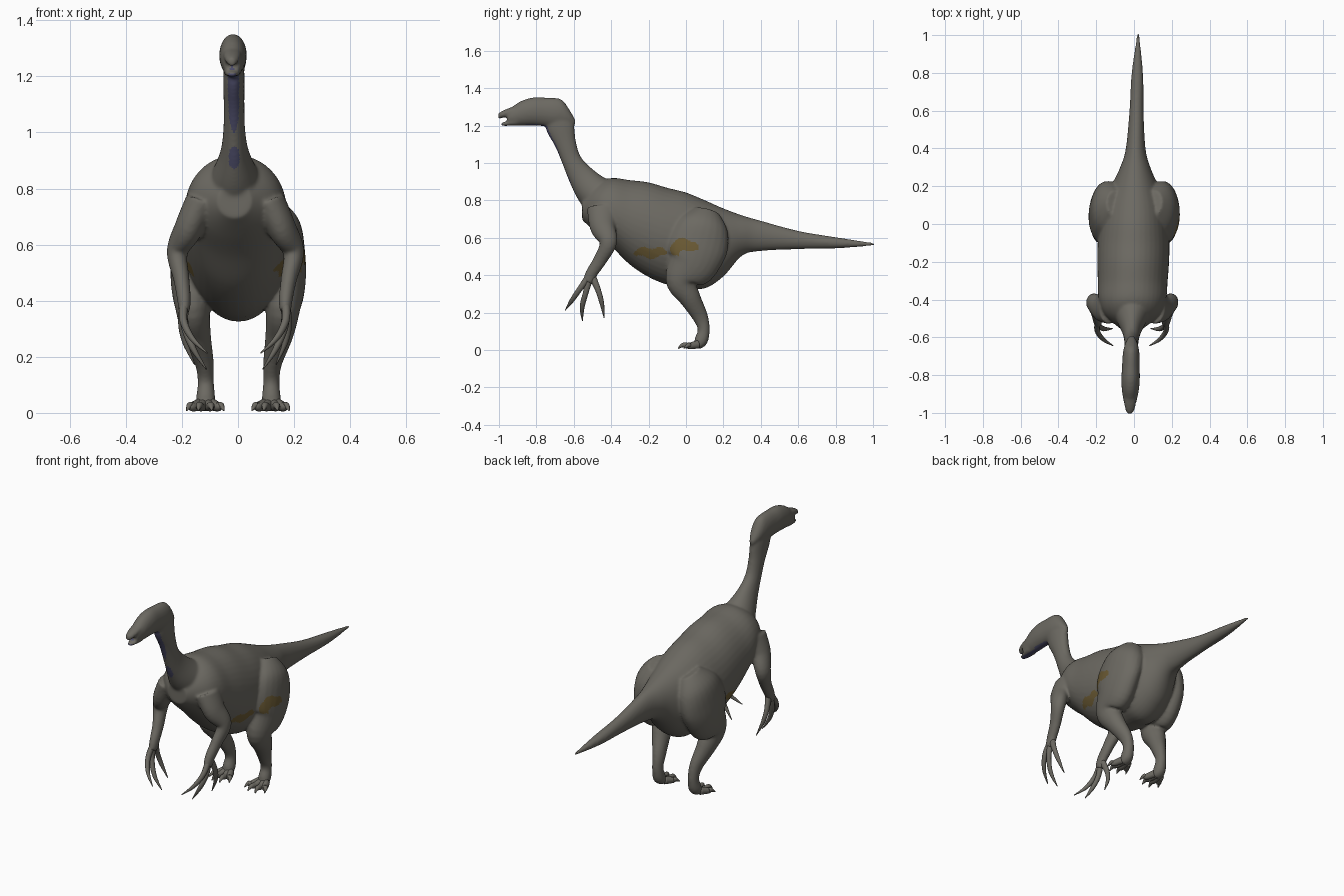
import bpy, bmesh, math
from mathutils import Vector

if "Cube" in bpy.data.objects:
    bpy.data.objects.remove(bpy.data.objects["Cube"])


def material(name, rgb):
    m = bpy.data.materials.new(name)
    m.diffuse_color = (*rgb, 1)
    m.use_nodes = True
    m.node_tree.nodes["Principled BSDF"].inputs["Base Color"].default_value = m.diffuse_color
    return m


GREY = material("warm grey hide", (0.15, 0.142, 0.122))
BLUE = material("dusky blue throat", (0.075, 0.075, 0.145))
OCHRE = material("ochre flank", (0.15, 0.105, 0.035))
SKEW = 0.022      # the whole animal leans slightly along its length


def spline(rings, steps):
    """Smooth interpolation of ring tuples."""
    pts = [rings[0]] + list(rings) + [rings[-1]]
    out = []
    for i in range(1, len(pts) - 2):
        for s in range(steps):
            t = s / steps
            out.append([0.5 * (2 * b + (c - a) * t + (2 * a - 5 * b + 4 * c - d) * t * t
                               + (3 * b - a - 3 * c + d) * t ** 3)
                        for a, b, c, d in zip(*pts[i - 1:i + 3])])
    out.append(list(rings[-1]))
    return out


def loft(bm, rings, flat=False, sides=24, steps=6, mirror=1):
    """Skin of ellipses; a ring is x, y, z, half width, half depth."""
    path = spline(rings, steps)
    loops = []
    for i, (x, y, z, a, b) in enumerate(path):
        p, q = path[max(i - 1, 0)], path[min(i + 1, len(path) - 1)]
        t = Vector((0, 1, 0)) if flat else (Vector(q[:3]) - Vector(p[:3])).normalized()
        side = Vector((1, 0, 0))
        side = (side - t * side.dot(t)).normalized()
        up = t.cross(side)
        loop = []
        for k in range(sides):
            w = 2 * math.pi * k / sides
            v = (Vector((x, y, z)) + side * max(a, .002) * math.cos(w)
                 + up * max(b, .002) * math.sin(w))
            loop.append(bm.verts.new((v.x * mirror + SKEW * v.y, v.y, max(v.z, 0))))
        loops.append(loop)
    for l, m in zip(loops, loops[1:]):
        for k in range(sides):
            bm.faces.new((l[k], l[(k + 1) % sides], m[(k + 1) % sides], m[k]))
    bm.faces.new(loops[0])
    bm.faces.new(loops[-1])


def make_object(name, bm):
    bmesh.ops.recalc_face_normals(bm, faces=bm.faces)
    me = bpy.data.meshes.new(name)
    bm.to_mesh(me)
    bm.free()
    ob = bpy.data.objects.new(name, me)
    bpy.context.collection.objects.link(ob)
    me.materials.append(GREY)
    me.polygons.foreach_set("use_smooth", [True] * len(me.polygons))
    return ob


body = bmesh.new()

# tail and trunk: y, centre height, half width, half height
trunk = [(1.01, .565, .005, .007), (.8, .573, .03, .030), (.6, .588, .037, .049),
         (.4, .610, .052, .081), (.3, .612, .080, .108), (.2, .575, .125, .182),
         (.1, .565, .165, .236), (0, .588, .18, .254), (-.1, .608, .19, .259),
         (-.2, .643, .19, .253), (-.3, .682, .185, .226), (-.4, .737, .178, .182),
         (-.48, .755, .145, .13), (-.555, .755, .06, .06)]
loft(body, [(0, *r) for r in trunk], flat=True, sides=40)

# neck: y, z, half width, half depth
neck = [(-.38, .77, .13, .12), (-.48, .835, .09, .10), (-.558, .925, .052, .072),
        (-.61, 1.01, .039, .053), (-.643, 1.10, .037, .057), (-.672, 1.19, .038, .076),
        (-.69, 1.25, .036, .07)]
loft(body, [(0, *r) for r in neck])

# head, upper beak and lower jaw
head = [(-.592, 1.218, .012, .012), (-.625, 1.243, .03, .045), (-.66, 1.262, .04, .073),
        (-.70, 1.268, .045, .08), (-.76, 1.273, .047, .077), (-.82, 1.275, .049, .075),
        (-.88, 1.265, .045, .067), (-.93, 1.25, .036, .05), (-.955, 1.245, .03, .035)]
beak = [(-.90, 1.275, .036, .035), (-.95, 1.27, .031, .022),
        (-.985, 1.258, .024, .019), (-1.005, 1.25, .012, .015)]
jaw = [(-.90, 1.22, .034, .022), (-.95, 1.212, .027, .014), (-.988, 1.206, .014, .009)]
for part in (head, beak, jaw):
    loft(body, [(0, *r) for r in part], flat=True)

# legs and arms
leg = [(.10, .11, .74, .05, .07), (.13, .09, .66, .09, .14), (.155, .06, .56, .084, .165),
       (.16, .03, .46, .08, .14), (.16, -.025, .37, .062, .085), (.147, .02, .28, .05, .058),
       (.122, .075, .18, .034, .042), (.117, .095, .11, .029, .032),
       (.117, .08, .05, .034, .036), (.117, .055, .018, .03, .02)]
arm = [(.12, -.44, .75, .06, .09), (.165, -.445, .66, .052, .07),
       (.207, -.415, .575, .038, .047), (.192, -.46, .48, .029, .036),
       (.182, -.505, .41, .025, .032), (.18, -.525, .36, .02, .03)]
for m in (1, -1):
    loft(body, leg, mirror=m)
    loft(body, arm, mirror=m)

# fuse the hide into one smooth skin
hide = make_object("body", body)
mod = hide.modifiers.new("fuse", 'REMESH')
mod.mode = 'VOXEL'
mod.voxel_size = 0.007
mod.use_smooth_shade = True
mod = hide.modifiers.new("soften", 'SMOOTH')
mod.factor = 0.5
mod.iterations = 8
bpy.context.view_layer.update()
skin = bpy.data.meshes.new_from_object(
    hide.evaluated_get(bpy.context.evaluated_depsgraph_get()))
hide.modifiers.clear()
hide.data = skin
skin.materials.clear()
for mat in (GREY, BLUE, OCHRE):
    skin.materials.append(mat)


def inside(y, z, cy, cz, ry, rz):
    return ((y - cy) / ry) ** 2 + ((z - cz) / rz) ** 2 < 1


# painted patches: throat stripe and flank blotches
for f in skin.polygons:
    f.use_smooth = True
    x, y, z = f.center
    x -= SKEW * y
    throat = -f.normal.y - .6 * f.normal.z > .2
    if throat and y < -.55 and (
            inside(x, z, 0, .91, .02, .04) or inside(x, z, 0, 1.12, .019, .12)
            or (abs(x) < .02 and -.86 < y < -.68 and 1.15 < z < 1.23)):
        f.material_index = 1
    wave = z + .008 * math.sin(y * 60)
    if x > .1 and (inside(y, wave, -.19, .52, .09, .027)
                   or (inside(y, wave, -.01, .545, .075, .05)
                       and not inside(y, wave, .03, .50, .07, .035))):
        f.material_index = 2
    if x < -.1 and inside(y, wave, -.16, .52, .06, .027):
        f.material_index = 2

# long hand claws and splayed toes
claws = [[(.18, -.515, .40, .016, .018), (.182, -.565, .33, .014, .015),
          (.15, -.61, .265, .01, .012), (.095, -.645, .213, .002, .002)],
         [(.18, -.515, .39, .016, .02), (.178, -.535, .31, .014, .015),
          (.148, -.555, .23, .011, .013), (.10, -.554, .155, .002, .002)],
         [(.18, -.50, .39, .016, .02), (.19, -.47, .32, .013, .015),
          (.178, -.45, .25, .010, .012), (.145, -.438, .172, .002, .002)]]
toe_tips = [(.05, -.012), (.092, -.04), (.142, -.042), (.183, -.012)]
for m, label in ((1, "right"), (-1, "left")):
    bm = bmesh.new()
    for c in claws:
        loft(bm, c, sides=12, mirror=m)
    make_object(label + "_hand_claws", bm)
    bm = bmesh.new()
    for tx, ty in toe_tips:
        bx = .117 + (tx - .117) * .35
        loft(bm, [(bx, .065, .03, .018, .022),
                  (bx + (tx - bx) * .5, .02, .022, .016, .017),
                  (bx + (tx - bx) * .75, ty + .025, .026, .012, .012),
                  (tx, ty, .008, .002, .002)], sides=12, mirror=m)
    make_object(label + "_toes", bm)
